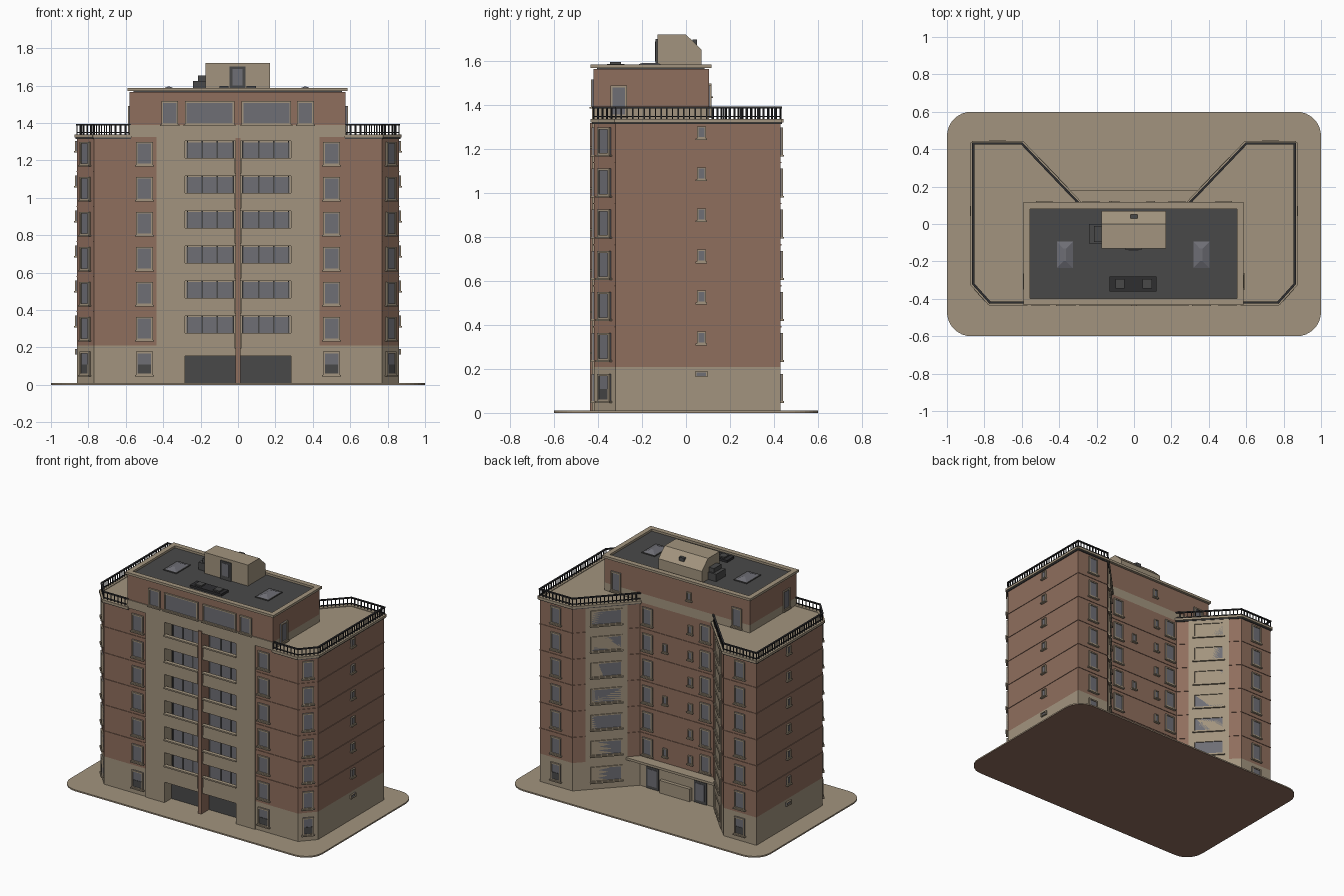
import bpy, bmesh, math
from mathutils import Matrix, Vector

if "Cube" in bpy.data.objects:
    bpy.data.objects.remove(bpy.data.objects["Cube"])

def lin(c):
    c /= 255
    return c / 12.92 if c < 0.04 else ((c + 0.055) / 1.055) ** 2.4

def mat(name, r, g, b):
    m = bpy.data.materials.new(name)
    m.diffuse_color = (lin(r), lin(g), lin(b), 1)
    m.use_nodes = True
    m.node_tree.nodes["Principled BSDF"].inputs["Base Color"].default_value = m.diffuse_color
    return m

TAN = mat("tan stone", 162, 148, 126)
BRICK = mat("red brick", 143, 110, 93)
GLASS = mat("grey glass", 110, 110, 117)
DARK = mat("dark grey", 73, 73, 73)
BLACK = mat("black metal", 46, 46, 48)
groups = {}

def group(name, m):
    return groups.setdefault(name, (m, bmesh.new()))[1]

def box(name, m, c, s, ang=0, mirror=False):
    """Box by centre and size, optionally repeated across x = 0."""
    for k in ((1, -1) if mirror else (1,)):
        M = Matrix.Translation((c[0] * k, c[1], c[2])) @ Matrix.Rotation(ang * k, 4, 'Z') @ Matrix.Diagonal((*s, 1))
        bmesh.ops.create_cube(group(name, m), size=1, matrix=M)

def span(name, m, x0, x1, y0, y1, z0, z1, mirror=False):
    box(name, m, ((x0 + x1) / 2, (y0 + y1) / 2, (z0 + z1) / 2), (x1 - x0, y1 - y0, z1 - z0), 0, mirror)

def prism(name, m, pts, z0, z1):
    bm = group(name, m)
    lo = bm.faces.new([bm.verts.new((x, y, z0)) for x, y in pts])
    ext = bmesh.ops.extrude_face_region(bm, geom=[lo], use_keep_orig=True)
    bmesh.ops.translate(bm, vec=(0, 0, z1 - z0), verts=[v for v in ext['geom'] if isinstance(v, bmesh.types.BMVert)])
    bmesh.ops.recalc_face_normals(bm, faces=bm.faces)

def on_wall(name, m, wall, s, z, w, h, out, t, mirror=True):
    """Box on a wall a->b: s along it, centre pushed outwards by out."""
    a, b = Vector(wall[0]), Vector(wall[1])
    d = (b - a).normalized()
    p = a + d * s + Vector((d.y, -d.x)) * out
    box(name, m, (p.x, p.y, z), (w, t, h), math.atan2(d.y, d.x), mirror)

def window(wall, s, z0, w, h, mirror=True, f=0.009, sill=True):
    zc = z0 + h / 2
    on_wall("window_glass", GLASS, wall, s, zc, w, h, 0.002, 0.006, mirror)
    for k in (-1, 1):
        on_wall("window_frames", TAN, wall, s + k * (w - f) / 2, zc, f, h, 0.005, 0.012, mirror)
        on_wall("window_frames", TAN, wall, s, zc + k * (h - f) / 2, w, f, 0.005, 0.012, mirror)
    if sill:
        on_wall("window_sills", TAN, wall, s, z0 - 0.003, w + 0.012, 0.008, 0.008, 0.018, mirror)

F = 0.187                                   # storey height
# walls of the right wing, counter-clockwise; the left wing mirrors them
W = [(0.29, -0.42), (0.77, -0.42), (0.86, -0.32), (0.86, 0.43), (0.60, 0.43), (0.29, 0.105)]
front, chamfer, side, rear, angled = [(W[i], W[i + 1]) for i in range(5)]
back = ((0.29, 0.105), (-0.29, 0.105))
left = lambda pts: [(-x, y) for x, y in reversed(pts)]

# ground slab with rounded corners, brick coloured underside
pts = []
for i, (cx, cy) in enumerate([(0.87, 0.47), (-0.87, 0.47), (-0.87, -0.47), (0.87, -0.47)]):
    for j in range(9):
        a = math.radians(90 * i + 90 * j / 8)
        pts.append((cx + 0.13 * math.cos(a), cy + 0.13 * math.sin(a)))
prism("ground_slab", TAN, pts, 0.002, 0.01)
prism("slab_underside", BRICK, pts, 0.0, 0.002)

# main body with the balcony recess cut into the front
R = [(-0.29, -0.34), (0.29, -0.34)]
outline = R + W + left(W)
prism("ground_storey", TAN, outline, 0.01, 0.21)
prism("brick_storeys", BRICK, outline, 0.21, 1.325)
prism("terrace_floor", TAN, outline, 1.325, 1.335)

# tan facade strips and recess lining
span("facade_strips", TAN, 0.284, 0.435, -0.428, -0.415, 0.01, 1.33, True)
span("recess_lining", TAN, 0.284, 0.292, -0.42, -0.34, 0.01, 1.33, True)
span("recess_lining", TAN, -0.29, 0.29, -0.346, -0.338, 0.155, 1.33)
span("ground_recess_wall", DARK, -0.284, 0.284, -0.35, -0.338, 0.01, 0.156)
span("recess_header", TAN, -0.284, 0.284, -0.428, -0.34, 1.304, 1.335)
span("centre_fin", BRICK, -0.014, 0.014, -0.436, -0.34, 0.01, 1.32)

# balconies
span("balcony_fronts", TAN, 0.014, 0.284, -0.425, -0.34, 0.155, 0.182, True)
for k in range(6):
    z = 0.182 + F * k
    span("balcony_floors", TAN, 0.014, 0.284, -0.425, -0.34, z, z + 0.015, True)
    span("balcony_fronts", TAN, 0.02, 0.284, -0.428, -0.413, z, z + 0.09, True)
    span("balcony_caps", TAN, 0.018, 0.286, -0.436, -0.408, z + 0.086, z + 0.096, True)
    span("balcony_glass", GLASS, 0.025, 0.275, -0.352, -0.344, z + 0.02, z + 0.18, True)
    for x in (0.025, 0.11, 0.19, 0.27):
        span("balcony_mullions", DARK, x - 0.004, x + 0.004, -0.356, -0.344, z + 0.015, z + F, True)

# angled rear walls: tan strip
L = (Vector(angled[0]) - Vector(angled[1])).length
on_wall("rear_strips", TAN, angled, L / 2, 0.67, L * 0.62, 1.31, 0.001, 0.008)

# windows and string courses storey by storey
for k in range(7):
    z = 0.052 + F * k
    window(front, 0.21, z, 0.09, 0.125)
    window(chamfer, 0.067, z, 0.075, 0.125)
    window(rear, 0.13, z, 0.08, 0.125)
    window(angled, L / 2, z + 0.01, 0.21, 0.11)
    if k:
        window(back, 0.06, z, 0.08, 0.125)
        window(side, 0.39, z + 0.075, 0.04, 0.056, f=0.006)
        window(back, 0.40, z + 0.03, 0.035, 0.06, False, 0.006)
        if k % 2:
            window(back, 0.20, z + 0.03, 0.035, 0.06, False, 0.006)
    else:
        window(side, 0.39, 0.163, 0.055, 0.028, f=0.006, sill=False)
        for wall, s, w in ((front, 0.21, 0.07), (chamfer, 0.067, 0.057), (rear, 0.13, 0.062)):
            on_wall("window_grilles", DARK, wall, s, z + 0.033, w, 0.048, 0.005, 0.006)
    if 0 < k < 6:
        zc = 0.205 + F * k
        for wall in (chamfer, side, rear, angled, back):
            n = (Vector(wall[1]) - Vector(wall[0])).length
            on_wall("string_courses", BRICK, wall, n / 2, zc, n, 0.006, 0.001, 0.006, wall is not back)
        span("string_courses", BRICK, 0.435, 0.77, -0.424, -0.418, zc - 0.003, zc + 0.003, True)

# rear entrance: canopy and doors
span("entrance_canopy", TAN, -0.35, 0.35, 0.10, 0.18, 0.205, 0.222)
for x in (0.19, -0.19):
    span("entrance_doors", DARK, x - 0.05, x + 0.05, 0.10, 0.112, 0.01, 0.165)
    span("entrance_door_glass", GLASS, x - 0.035, x + 0.035, 0.104, 0.115, 0.03, 0.15)
span("entrance_ledge", TAN, -0.12, 0.12, 0.10, 0.13, 0.01, 0.10)

# wing cornices and railings
rail = [(0.575, -0.42)] + W[1:]
for a, b in zip(rail, rail[1:]):
    n = (Vector(b) - Vector(a)).length
    on_wall("wing_cornice", TAN, (a, b), n / 2, 1.331, n + 0.012, 0.016, 0.0, 0.03)
    on_wall("cornice_shadow_line", DARK, (a, b), n / 2, 1.319, n + 0.006, 0.008, 0.0, 0.016)
    on_wall("railing_bars", BLACK, (a, b), n / 2, 1.39, n + 0.008, 0.008, 0.0, 0.012)
    on_wall("railing_bars", BLACK, (a, b), n / 2, 1.35, n, 0.005, 0.0, 0.006)
    c = max(2, round(n / 0.026))
    for i in range(c):
        on_wall("railing_posts", BLACK, (a, b), n * i / c, 1.363, 0.006, 0.052, 0.0, 0.006)

# penthouse
span("penthouse_band", TAN, -0.58, 0.575, -0.428, 0.105, 1.33, 1.39)
span("penthouse_walls", BRICK, -0.58, 0.575, -0.422, 0.105, 1.39, 1.565)
span("penthouse_roof", DARK, -0.56, 0.555, -0.405, 0.085, 1.56, 1.572)
for x0, x1, y0, y1 in ((-0.592, 0.585, -0.434, -0.398), (-0.592, 0.585, 0.08, 0.117),
                       (-0.592, -0.556, -0.40, 0.082), (0.55, 0.585, -0.40, 0.082)):
    span("roof_parapet", TAN, x0, x1, y0, y1, 1.57, 1.587)
pf, pb = ((-0.58, -0.422), (0.58, -0.422)), ((0.58, 0.105), (-0.58, 0.105))
for s, w in ((0.428, 0.265), (0.732, 0.265), (0.215, 0.09), (0.94, 0.09)):
    window(pf, s, 1.392, w, 0.125, False)
for s in (0.10, 1.06):
    window(pb, s, 1.35, 0.075, 0.14, False)
window(pb, 0.68, 1.44, 0.035, 0.06, False, 0.006)
window(((0.577, -0.42), (0.577, 0.1)), 0.113, 1.35, 0.075, 0.14)

# lift house with sloping rear edge, extruded along x
bm = group("lift_house", TAN)
prof = [(-0.13, 1.57), (0.07, 1.57), (0.07, 1.655), (0.0, 1.722), (-0.13, 1.722)]
ends = [[bm.verts.new((x, y, z)) for y, z in prof] for x in (-0.175, 0.17)]
for e in ends:
    bm.faces.new(e)
for i in range(5):
    j = (i + 1) % 5
    bm.faces.new((ends[0][i], ends[0][j], ends[1][j], ends[1][i]))
bmesh.ops.recalc_face_normals(bm, faces=bm.faces)
span("lift_house_door", DARK, -0.045, 0.04, -0.138, -0.128, 1.572, 1.702)
span("lift_door_panel", GLASS, -0.03, 0.025, -0.141, -0.13, 1.60, 1.69)
span("lift_house_vent", DARK, -0.02, 0.02, 0.03, 0.05, 1.67, 1.70)

# rooftop plant
span("plant_unit", DARK, -0.24, -0.175, -0.105, 0.0, 1.57, 1.625)
span("plant_unit", BLACK, -0.215, -0.175, -0.095, -0.01, 1.62, 1.655)
span("roof_vent_base", BLACK, -0.13, 0.12, -0.36, -0.28, 1.57, 1.588)
for x in (-0.075, 0.07):
    span("roof_vent_caps", DARK, x - 0.025, x + 0.025, -0.345, -0.295, 1.585, 1.597)

# hipped skylights
for x in (-0.37, 0.36):
    span("skylight_curbs", DARK, x - 0.052, x + 0.052, -0.245, -0.085, 1.57, 1.578)
    bm = group("skylight_glass", GLASS)
    r = bmesh.ops.create_cube(bm, size=1, matrix=Matrix.Translation((x, -0.165, 1.585)) @ Matrix.Diagonal((0.095, 0.15, 0.018, 1)))
    for v in r['verts']:
        if v.co.z > 1.585:
            v.co.x = x + (v.co.x - x) * 0.15
            v.co.y = -0.165 + (v.co.y + 0.165) * 0.45

for name, (m, bm) in groups.items():
    me = bpy.data.meshes.new(name)
    bm.to_mesh(me)
    bm.free()
    me.materials.append(m)
    bpy.context.collection.objects.link(bpy.data.objects.new(name, me))
